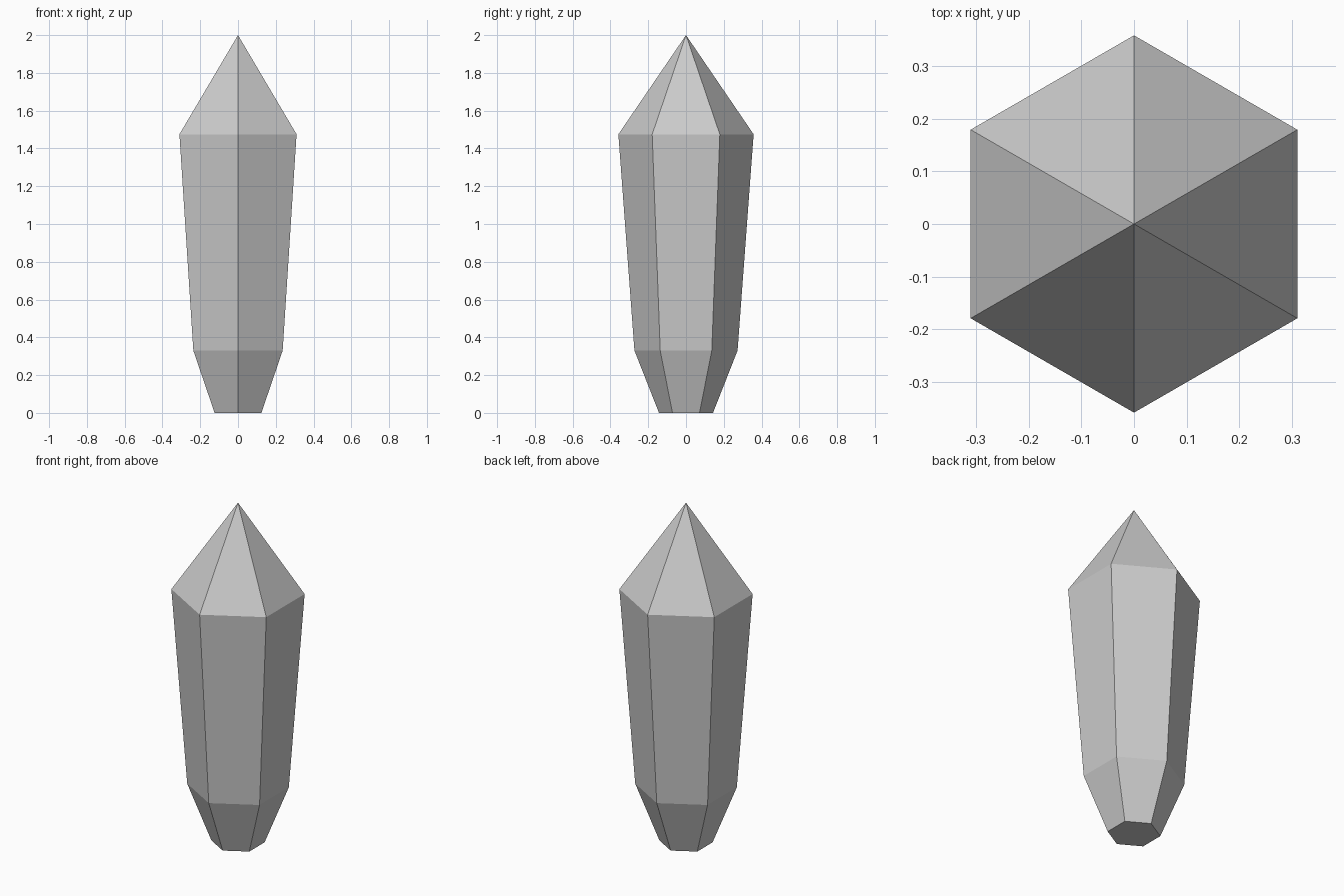
import bpy, bmesh
from math import cos, sin, pi

cube = bpy.data.objects.get("Cube")
if cube:
    bpy.data.objects.remove(cube, do_unlink=True)

SIDES = 6
TIP_Z = 2.0
RINGS = [(0.143, 0.0), (0.273, 0.33), (0.358, 1.475)]  # radius, height

# Plain grey stone
grey = bpy.data.materials.new("grey_stone")
grey.use_nodes = True
colour = (0.6, 0.6, 0.6, 1)
grey.diffuse_color = colour
grey.node_tree.nodes["Principled BSDF"].inputs["Base Color"].default_value = colour

# Hexagonal rings, with corners facing front and back
bm = bmesh.new()
rings = []
for radius, z in RINGS:
    angles = [pi / 2 + 2 * pi * i / SIDES for i in range(SIDES)]
    rings.append([bm.verts.new((radius * cos(a), radius * sin(a), z)) for a in angles])
tip = bm.verts.new((0, 0, TIP_Z))

# Flat base, tapered sides and pointed tip
bm.faces.new(rings[0][::-1])
for i in range(SIDES):
    j = (i + 1) % SIDES
    for low, high in zip(rings, rings[1:]):
        bm.faces.new((low[i], low[j], high[j], high[i]))
    bm.faces.new((rings[-1][i], rings[-1][j], tip))
bmesh.ops.recalc_face_normals(bm, faces=bm.faces)

mesh = bpy.data.meshes.new("crystal")
bm.to_mesh(mesh)
bm.free()
mesh.materials.append(grey)
crystal = bpy.data.objects.new("crystal", mesh)
bpy.context.collection.objects.link(crystal)
